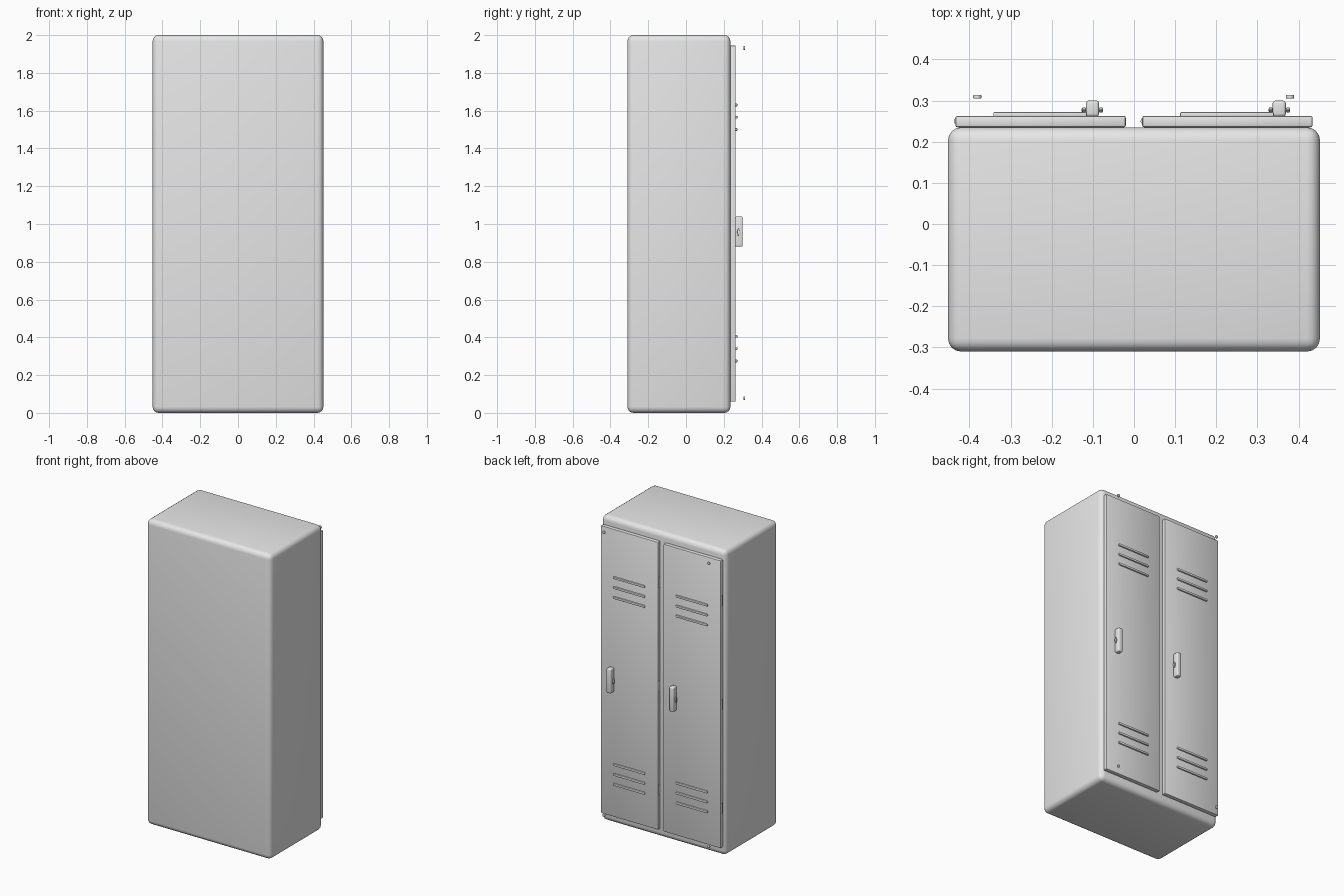
import bpy
import math
from mathutils import Vector

old = bpy.data.objects.get("Cube")
if old:
    bpy.data.objects.remove(old, do_unlink=True)

# One plain painted-metal colour
grey = bpy.data.materials.new("light grey metal")
grey.use_nodes = True
COLOUR = (0.8, 0.8, 0.8, 1)
grey.diffuse_color = COLOUR
grey.node_tree.nodes["Principled BSDF"].inputs["Base Color"].default_value = COLOUR


def finish(obj, name, bevel, segments):
    obj.name = name
    obj.data.materials.append(grey)
    bpy.ops.object.transform_apply(location=False, rotation=True, scale=True)
    if bevel:
        mod = obj.modifiers.new("rounded edges", "BEVEL")
        mod.width = bevel
        mod.segments = segments
        mod.limit_method = "ANGLE"
        bpy.ops.object.modifier_apply(modifier=mod.name)
    bpy.ops.object.shade_smooth_by_angle(angle=math.radians(35))
    return obj


def box(name, low, high, bevel=0.0, segments=2):
    low, high = Vector(low), Vector(high)
    bpy.ops.mesh.primitive_cube_add(size=1, location=(low + high) / 2)
    obj = bpy.context.object
    obj.scale = high - low
    return finish(obj, name, bevel, segments)


def rod(name, centre, radius, length, axis="Z", stretch=1.0, bevel=0.0):
    turn = {"X": (0, math.pi / 2, 0), "Y": (math.pi / 2, 0, 0), "Z": (0, 0, 0)}[axis]
    bpy.ops.mesh.primitive_cylinder_add(vertices=16, radius=radius, depth=length,
                                        location=centre, rotation=turn)
    obj = bpy.context.object
    # On an X rod the local x axis points along z
    obj.scale.x = stretch
    return finish(obj, name, bevel, 2)


# Cabinet body
box("cabinet_body", (-0.452, -0.31, 0), (0.452, 0.235, 2), 0.032, 4)

DOOR_BACK, DOOR_FACE = 0.235, 0.263
for side, x in (("right", -0.434), ("left", 0.02)):
    # Door panel, x is its hinged edge
    box(side + "_door", (x, DOOR_BACK, 0.06), (x + 0.414, DOOR_FACE, 1.945), 0.005)

    # Hinge barrels
    for i, z in enumerate((0.32, 1.0, 1.68)):
        rod(f"{side}_hinge_{i + 1}", (x + 0.004, 0.25, z), 0.008, 0.065)

    # Louvre bars, three low and three high
    for level, start in (("lower", 0.275), ("upper", 1.5)):
        for i in range(3):
            z = start + 0.065 * i
            box(f"{side}_{level}_vent_{i + 1}", (x + 0.092, DOOR_FACE - 0.004, z - 0.007),
                (x + 0.32, 0.272, z + 0.007), 0.003)

    # Upright handle with a lock pin through it
    handle_x = x + 0.333
    box(side + "_handle", (handle_x - 0.016, DOOR_FACE - 0.002, 0.88),
        (handle_x + 0.016, 0.3, 1.04), 0.007, 3)
    rod(side + "_lock_pin", (handle_x, 0.277, 0.957), 0.004, 0.052, "X", 2.5)
    for end in (-1, 1):
        rod(f"{side}_lock_cap_{'inner' if end > 0 else 'outer'}",
            (handle_x + end * 0.021, 0.277, 0.957), 0.006, 0.008, "X", 3.3, 0.002)

# Corner rivets
for side, x in (("right", -0.381), ("left", 0.379)):
    for level, z in (("lower", 0.078), ("upper", 1.932)):
        rod(f"{side}_{level}_rivet", (x, 0.309, z), 0.01, 0.009, "Y", 1.0, 0.002)
